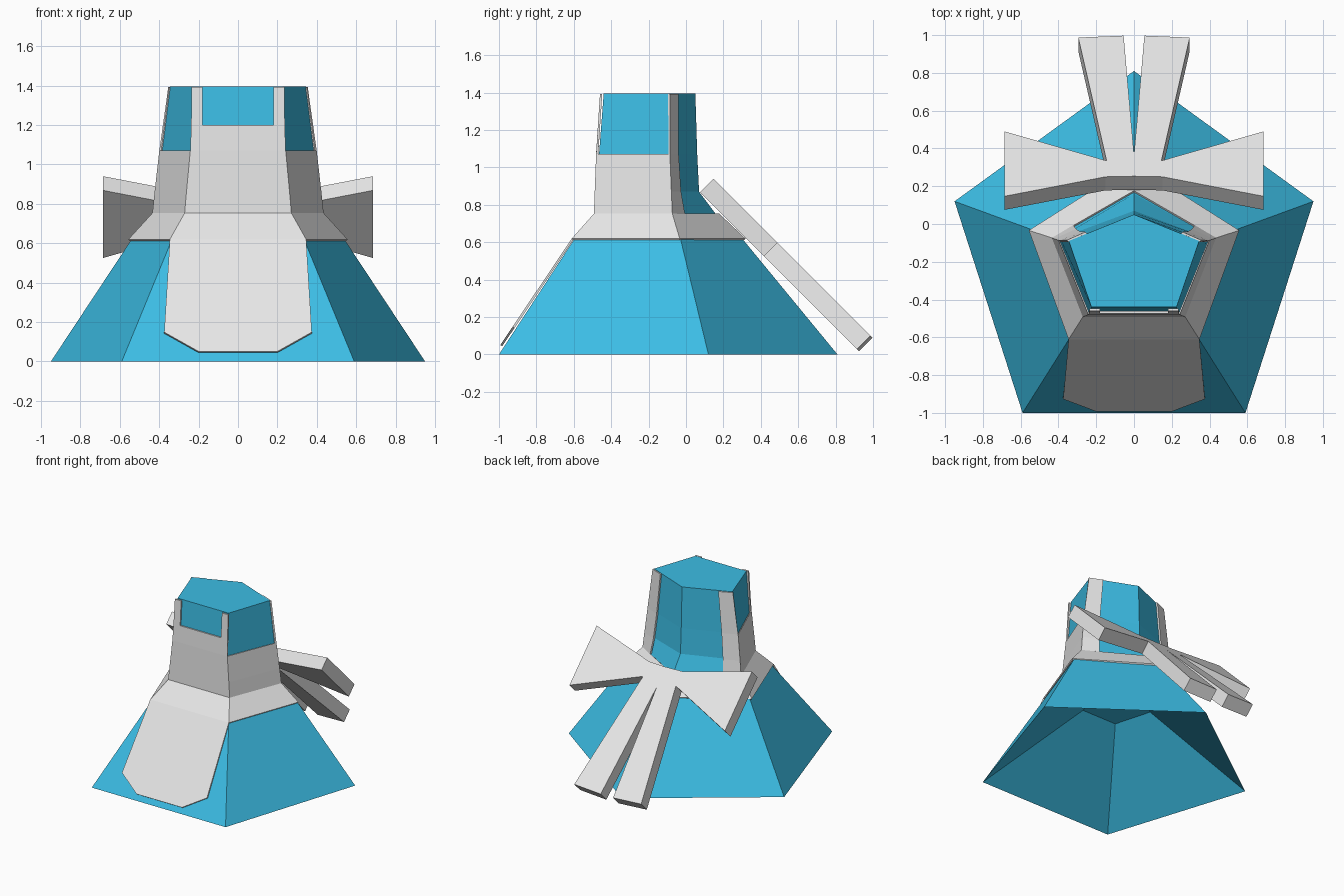
import bpy, bmesh
from mathutils import Vector

if "Cube" in bpy.data.objects:
    bpy.data.objects.remove(bpy.data.objects["Cube"])


def material(name, rgb):
    m = bpy.data.materials.new(name)
    m.diffuse_color = (*rgb, 1)
    m.use_nodes = True
    m.node_tree.nodes["Principled BSDF"].inputs["Base Color"].default_value = m.diffuse_color
    return m


BLUE = material("sky blue cloth", (0.045, 0.51, 0.78))
GREY = material("pale grey cloth", (0.8, 0.8, 0.8))


def build(name, verts, faces, mat, thick=0.0):
    me = bpy.data.meshes.new(name)
    me.from_pydata(verts, [], faces)
    bm = bmesh.new()
    bm.from_mesh(me)
    bmesh.ops.delete(bm, geom=[v for v in bm.verts if not v.link_faces], context='VERTS')
    bmesh.ops.remove_doubles(bm, verts=bm.verts, dist=0.0005)
    bmesh.ops.recalc_face_normals(bm, faces=bm.faces)
    bm.to_mesh(me)
    bm.free()
    me.materials.append(mat)
    ob = bpy.data.objects.new(name, me)
    bpy.context.collection.objects.link(ob)
    if thick:
        mod = ob.modifiers.new("thickness", 'SOLIDIFY')
        mod.thickness = thick
        mod.offset = 0
    return ob


def ring(z, fx, fy, sx, sy, by):
    """Five-sided ring: front left, front right, side right, back, side left."""
    return [Vector(p) for p in ((-fx, fy, z), (fx, fy, z), (sx, sy, z), (0, by, z), (-sx, sy, z))]


def loft(rings, sides=range(5)):
    """Quads between successive rings, as lists of points."""
    return [[lo[i], lo[(i + 1) % 5], hi[(i + 1) % 5], hi[i]]
            for lo, hi in zip(rings, rings[1:]) for i in sides]


def build_polys(name, polys, mat, **kw):
    verts, faces = [], []
    for p in polys:
        faces.append(tuple(range(len(verts), len(verts) + len(p))))
        verts += p
    return build(name, verts, faces, mat, **kw)


# dress: hollow under the skirt, flared outside, capped bodice
rings = [
    ring(0.494, 0.153, -0.393, 0.236, -0.10, 0.068),
    ring(0.00, 0.59, -1.00, 0.95, 0.12, 0.81),
    ring(0.62, 0.335, -0.595, 0.54, -0.03, 0.30),
    ring(0.75, 0.26, -0.478, 0.42, -0.075, 0.16),
    ring(0.87, 0.25, -0.473, 0.405, -0.08, 0.07),
    ring(1.07, 0.232, -0.465, 0.385, -0.09, 0.06),
    ring(1.395, 0.225, -0.44, 0.345, -0.09, 0.05)]
build_polys("dress", [rings[0]] + loft(rings) + [rings[-1]], BLUE)

# apron rings, just outside the dress
hem = ring(0.615, 0.345, -0.607, 0.553, -0.035, 0.315)
waist = ring(0.75, 0.268, -0.488, 0.43, -0.075, 0.172)
chest = ring(1.07, 0.24, -0.475, 0.395, -0.09, 0.072)
top = ring(1.392, 0.235, -0.454, 0.352, -0.09, 0.064)
mid = [w.lerp(c, 0.375) for w, c in zip(waist, chest)]
mid[3].y = 0.10

# waistband all round, bib on the front and sides
apron = loft([hem, waist]) + loft([waist, mid, chest], (4, 0, 1))

# square neckline: low band between two front straps
neck = [c.lerp(t, 0.4) for c, t in zip(chest, top)]


def row(r):
    return [r[0], Vector((-0.18, r[0].y, r[0].z)), Vector((0.18, r[0].y, r[0].z)), r[1]]


for lo, hi, cols in ((chest, neck, (0, 1, 2)), (neck, top, (0, 2))):
    a, b = row(lo), row(hi)
    apron += [[a[i], a[i + 1], b[i + 1], b[i]] for i in cols]

# back straps running from the shoulders down to the waistband
for s in (2, 4):
    rows = [(r[s], r[s].lerp(r[3], t))
            for r, t in ((waist, 0.26), (mid, 0.27), (chest, 0.28), (top, 0.28))]
    apron += [[p[0], p[1], q[1], q[0]] for p, q in zip(rows, rows[1:])]

# apron skirt hanging from the front of the waistband
low = [Vector(p) for p in ((0.375, -0.922, 0.145), (0.2, -0.988, 0.047),
                           (-0.2, -0.988, 0.047), (-0.375, -0.922, 0.145))]
apron += [[hem[0], hem[1], low[0], low[3]], low]
build_polys("apron", apron, GREY, thick=0.012)

# bow: mirrored outline on a 45 degree plane, given thickness
half = [(0.15, 0.25), (0.685, 0.147), (0.685, 0.49), (0.145, 0.335), (0.295, 0.987), (0.055, 0.997)]
outline = [(0, 0.253)] + half + [(0, 0.37)] + [(-x, y) for x, y in reversed(half)]
n = len(outline)
upper = [(x, y, 1.087 - y) for x, y in outline]
lower = [(x, y - 0.072, z - 0.072) for x, y, z in upper]
# half outline split into centre, loop and tail, then mirrored
parts = [(0, 1, 4, 7), (1, 2, 3, 4), (4, 5, 6, 7)]
parts += [tuple((n - i) % n for i in p) for p in parts]
faces = parts + [tuple(i + n for i in reversed(p)) for p in parts]
faces += [(i, (i + 1) % n, (i + 1) % n + n, i + n) for i in range(n)]
build("back_bow", upper + lower, faces, GREY)
